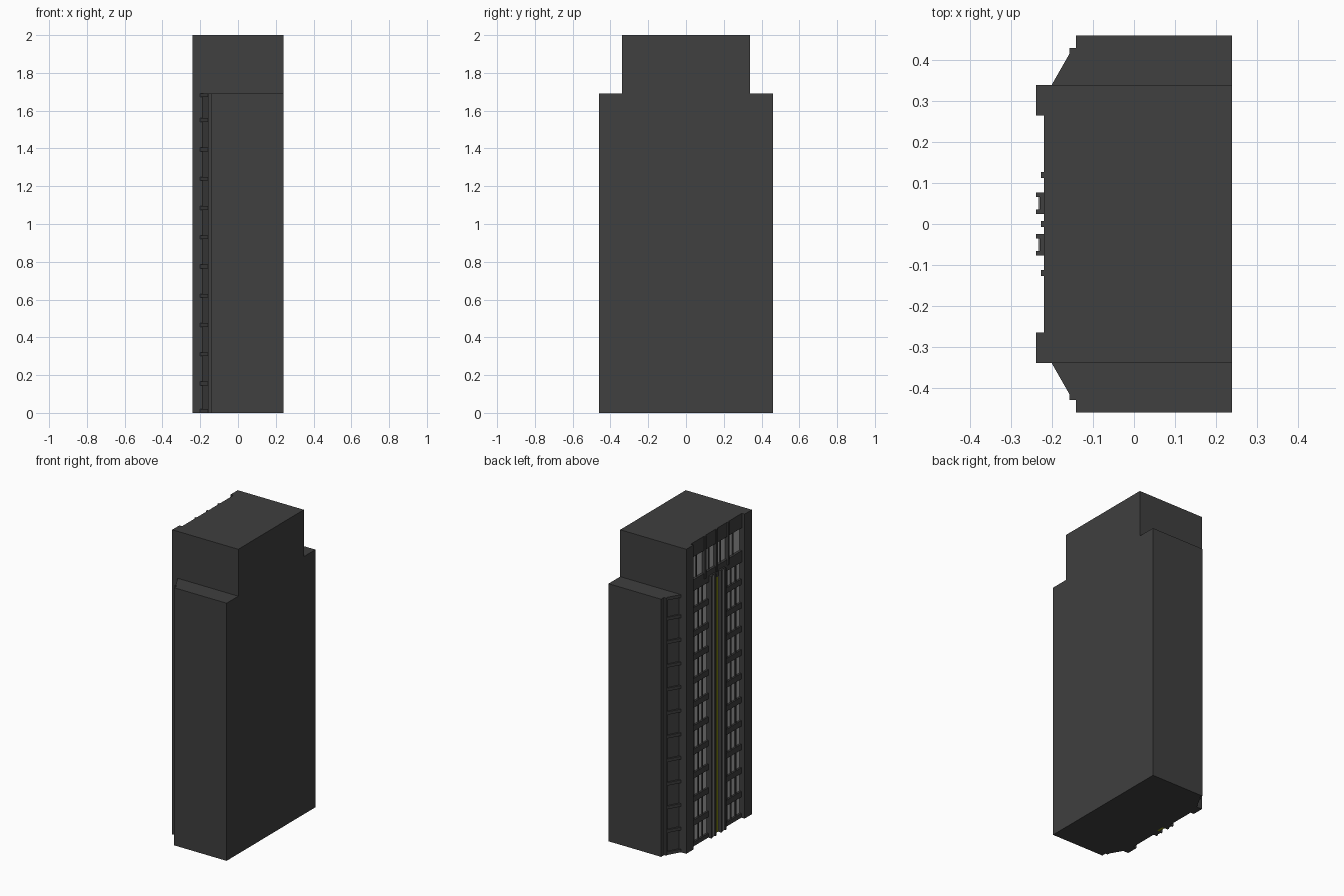
import bpy, bmesh

if "Cube" in bpy.data.objects:
    bpy.data.objects.remove(bpy.data.objects["Cube"])

def material(name, rgb):
    m = bpy.data.materials.new(name)
    m.diffuse_color = (*rgb, 1)
    m.use_nodes = True
    m.node_tree.nodes["Principled BSDF"].inputs["Base Color"].default_value = m.diffuse_color
    return m

DARK = material("dark concrete", (0.05, 0.05, 0.05))
GLASS = material("pale glass", (0.42, 0.42, 0.42))
GREY = material("mid grey trim", (0.22, 0.22, 0.22))
LIME = material("olive yellow", (0.33, 0.36, 0.01))

def finish(name, bm, mat):
    bmesh.ops.recalc_face_normals(bm, faces=bm.faces[:])
    me = bpy.data.meshes.new(name)
    bm.to_mesh(me)
    bm.free()
    me.materials.append(mat)
    ob = bpy.data.objects.new(name, me)
    bpy.context.collection.objects.link(ob)
    return ob

def prism(bm, pts, z0, z1):
    lo = [bm.verts.new((x, y, z0)) for x, y in pts]
    hi = [bm.verts.new((x, y, z1)) for x, y in pts]
    bm.faces.new(lo)
    bm.faces.new(hi)
    n = len(pts)
    for i in range(n):
        j = (i + 1) % n
        bm.faces.new((lo[i], lo[j], hi[j], hi[i]))

def boxes(name, mat, specs):
    # each spec is x0, x1, y0, y1, z0, z1
    bm = bmesh.new()
    for x0, x1, y0, y1, z0, z1 in specs:
        prism(bm, [(x0, y0), (x1, y0), (x1, y1), (x0, y1)], z0, z1)
    return finish(name, bm, mat)

def both(y0, y1):
    return [(y0, y1), (-y1, -y0)]

BACK = -0.20          # recessed wall plane
FACE = -0.22          # outer facade plane
LEVELS = [0.01] + [0.155 * i for i in range(1, 11)] + [1.69]

# main tower body and corner pillars
boxes("tower_core", DARK, [(BACK, 0.24, -0.34, 0.34, 0, 2)])
boxes("corner_pillars", DARK, [(-0.24, BACK, a, b, 0, 2) for a, b in both(0.265, 0.34)])

# stepped side wings with an angled recessed strip
wing = [(0.24, 0.34), (0.24, 0.461), (-0.142, 0.461), (-0.142, 0.431),
        (-0.158, 0.431), (-0.158, 0.416), (-0.149, 0.416), (-0.188, 0.34)]
slat = [(-0.206, 0.332), (-0.158, 0.416), (-0.149, 0.416), (-0.188, 0.332)]
for side, s in (("left", 1), ("right", -1)):
    bm = bmesh.new()
    prism(bm, [(x, s * y) for x, y in wing], 0, 1.692)
    finish("wing_" + side, bm, DARK)
    bm = bmesh.new()
    for z in LEVELS:
        z = min(z, 1.682)
        prism(bm, [(x, s * y) for x, y in slat], z - 0.01, z + 0.01)
    finish("wing_slats_" + side, bm, DARK)

# top lintel, band under the top window, and floor spandrels
bands = [(FACE, BACK, -0.265, 0.265, 1.905, 2),
         (FACE, BACK, -0.265, 0.265, 1.68, 1.755)]
for z in LEVELS[:-1]:
    bands += [(FACE + 0.004, BACK, a, b, max(0, z - 0.02), z + 0.018) for a, b in both(0.077, 0.265)]
boxes("floor_bands", DARK, bands)

# window panes
panes = [(BACK - 0.004, BACK, -0.265, 0.265, 1.755, 1.905)]
for z0, z1 in zip(LEVELS, LEVELS[1:]):
    panes += [(BACK - 0.004, BACK, a, b, z0 + 0.018, z1 - (0.01 if z1 > 1.6 else 0.02))
              for a, b in both(0.077, 0.265)]
boxes("window_panes", GLASS, panes)

# thin mullions between the panes
mull = []
for y in (0.125, 0.17, 0.218):
    mull += [(BACK - 0.01, BACK, a, b, 0, 1.69) for a, b in both(y - 0.004, y + 0.004)]
for y in (0.06, 0.19):
    mull += [(BACK - 0.01, BACK, a, b, 1.755, 1.905) for a, b in both(y - 0.004, y + 0.004)]
boxes("mullions", DARK, mull)

# short ribs crossing the top window
boxes("top_ribs", DARK, [(-0.228, BACK, y - 0.007, y + 0.007, 1.72, 2) for y in (-0.12, 0, 0.12)])

# pair of channel-shaped columns
cols = []
for a, b in both(0.024, 0.077):
    cols += [(-0.23, BACK, a, b, 0, 1.72),
             (-0.24, -0.23, a, a + 0.011, 0, 1.72),
             (-0.24, -0.23, b - 0.011, b, 0, 1.72)]
boxes("channel_columns", DARK, cols)
boxes("column_inlays", GREY, [(-0.233, -0.23, a, b, 0, 1.715) for a, b in both(0.035, 0.066)])

# coloured centre stripe
boxes("centre_stripe", LIME, [(-0.216, BACK, -0.024, 0.024, 0, 1.69)])
